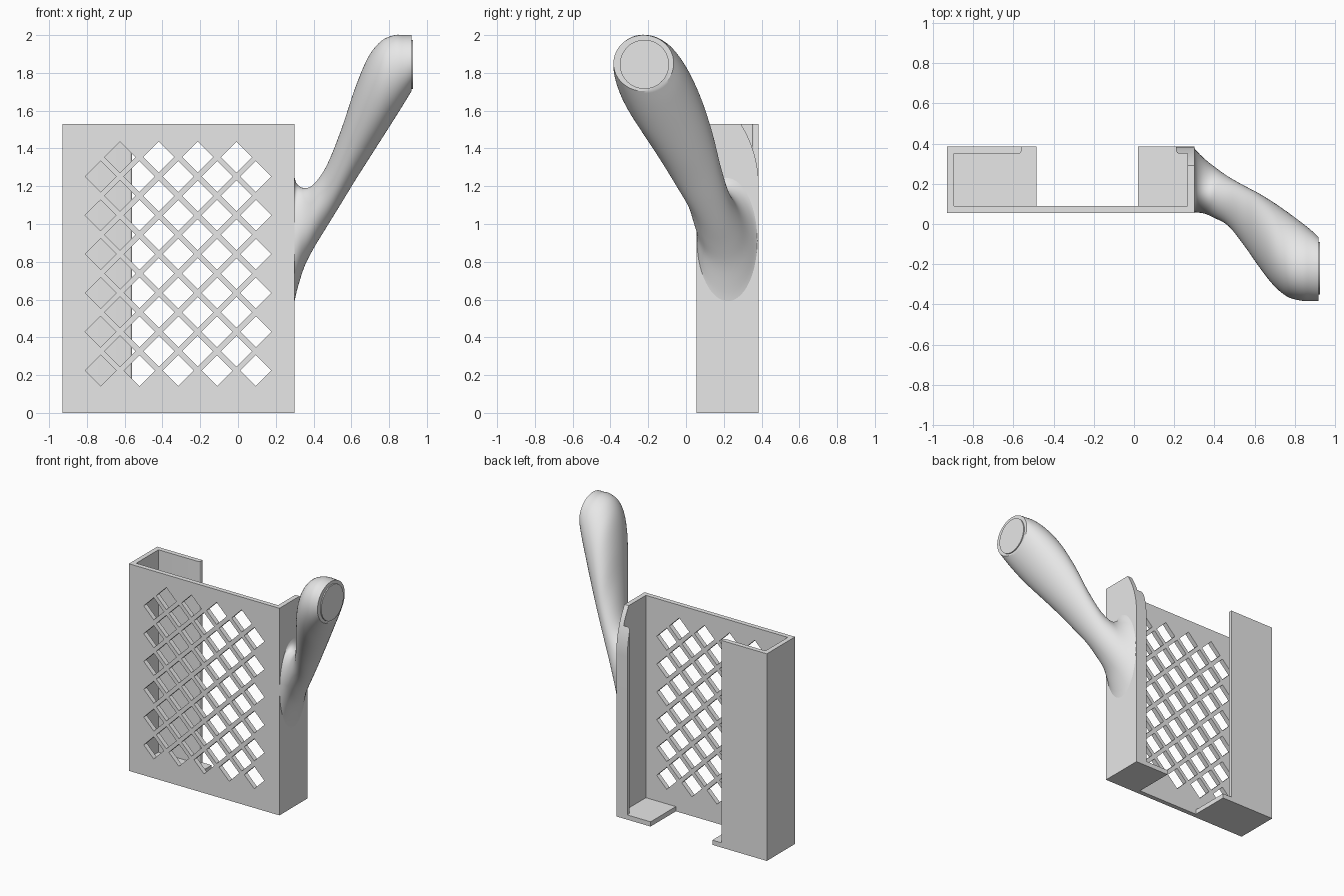
import bpy, bmesh, math

if "Cube" in bpy.data.objects:
    bpy.data.objects.remove(bpy.data.objects["Cube"])

grey = bpy.data.materials.new("light_grey")
grey.diffuse_color = (0.8, 0.8, 0.8, 1)
grey.use_nodes = True
grey.node_tree.nodes["Principled BSDF"].inputs["Base Color"].default_value = grey.diffuse_color


def finish(name, bm):
    bmesh.ops.recalc_face_normals(bm, faces=bm.faces[:])
    me = bpy.data.meshes.new(name)
    bm.to_mesh(me)
    bm.free()
    me.materials.append(grey)
    ob = bpy.data.objects.new(name, me)
    bpy.context.collection.objects.link(ob)
    return ob


def add_prism(bm, pts, lo, hi, axis):
    """Extrude a 2D outline along one axis."""
    place = {"x": lambda a, b, c: (c, a, b),
             "y": lambda a, b, c: (a, c, b),
             "z": lambda a, b, c: (a, b, c)}[axis]
    ends = [[bm.verts.new(place(a, b, c)) for a, b in pts] for c in (lo, hi)]
    for ring in ends:
        bm.faces.new(ring)
    n = len(pts)
    for i in range(n):
        j = (i + 1) % n
        bm.faces.new((ends[0][i], ends[0][j], ends[1][j], ends[1][i]))


def prism(name, pts, lo, hi, axis):
    bm = bmesh.new()
    add_prism(bm, pts, lo, hi, axis)
    return finish(name, bm)


def cut(ob, cutter):
    cutter.hide_render = True
    mod = ob.modifiers.new("cut", "BOOLEAN")
    mod.operation, mod.solver, mod.object = "DIFFERENCE", "EXACT", cutter
    bpy.context.view_layer.objects.active = ob
    bpy.ops.object.modifier_apply(modifier=mod.name)
    bpy.data.objects.remove(cutter)


def corner(x, r):
    """Rounded inner edge of a back lip; r is the signed radius along x."""
    return [(x + r * (1 - math.cos(t)), 0.365 - 0.015 * math.sin(t))
            for t in (i * math.pi / 8 for i in range(5))]


L, R, F, B, T, H = -0.93, 0.30, 0.055, 0.385, 0.035, 1.53
right_lip = [(0.21, B)] + corner(0.21, 0.015)
left_lip = [(-0.56, B)] + corner(-0.56, -0.015)

# holder walls: front plate, both sides and the two back lips
walls = prism("holder_walls",
              [(L, F), (R, F), (R, B)] + right_lip
              + [(R - T, B - T), (R - T, F + T), (L + T, F + T), (L + T, B - T)]
              + left_lip[::-1] + [(L, B)], 0, H, "z")

# staggered diamond lattice
bm = bmesh.new()
d = 0.082
for col in range(9):
    for row in range(6):
        x = -0.727 + 0.1027 * col
        z = 0.224 + 0.2055 * row + (0.1027 if col % 2 else 0)
        add_prism(bm, [(x - d, z), (x, z - d), (x + d, z), (x, z + d)],
                  F - 0.05, F + T + 0.05, "y")
cut(walls, finish("diamond_cutter", bm))

# curved relief at the top back of the handle side
arc = [(-0.235 + 0.62 * math.cos(a), 1.2 + 0.62 * math.sin(a))
       for a in (0.6 * i / 16 for i in range(17))]
cut(walls, prism("relief_cutter", arc + [(0.5, arc[-1][1]), (0.5, 1.2)],
                 0.15, 0.4, "x"))

# bottom ledges
prism("left_ledge", [(L + T, F + T), (-0.485, F + T), (-0.485, B)] + left_lip
      + [(L + T, B - T)], 0, T, "z")
prism("right_ledge", [(0.02, F + T), (R - T, F + T), (R - T, B - T)]
      + right_lip[::-1] + [(0.02, B)], 0, T, "z")

# handle sections: x, y low, y high, z low, z high, lean
sections = [
    (0.295, 0.057, 0.385, 0.56, 1.27, 0.0),
    (0.31, 0.057, 0.365, 0.64, 1.215, -0.05),
    (0.35, 0.052, 0.325, 0.77, 1.19, -0.15),
    (0.40, 0.03, 0.285, 0.87, 1.21, -0.22),
    (0.47, -0.01, 0.235, 0.985, 1.31, -0.28),
    (0.55, -0.11, 0.19, 1.115, 1.51, -0.33),
    (0.62, -0.21, 0.153, 1.23, 1.72, -0.35),
    (0.69, -0.30, 0.11, 1.34, 1.885, -0.35),
    (0.76, -0.36, 0.062, 1.45, 1.97, -0.3),
    (0.83, -0.381, 0.01, 1.56, 2.0, -0.2),
    (0.88, -0.384, -0.03, 1.64, 2.0, -0.1),
    (0.918, -0.384, -0.065, 1.703, 2.0, 0.0),
]


def spline(p0, p1, p2, p3, t):
    return [0.5 * (2 * b + (c - a) * t + (2 * a - 5 * b + 4 * c - e) * t * t
                   + (3 * b - a - 3 * c + e) * t ** 3)
            for a, b, c, e in zip(p0, p1, p2, p3)]


rows = []
last = len(sections) - 1
for i in range(last):
    p = [sections[min(max(i + k, 0), last)] for k in (-1, 0, 1, 2)]
    rows += [spline(*p, s / 4) for s in range(4)]
rows.append(sections[-1])

# flared, bulging handle
bm = bmesh.new()
N = 64
rings = []
for x, y0, y1, z0, z1, lean in rows:
    ph = math.asin(lean)
    rings.append([bm.verts.new((
        x, (y0 + y1) / 2 + (y1 - y0) / 2 * math.cos(t),
        (z0 + z1) / 2 + (z1 - z0) / 2 * math.sin(t + ph)))
        for t in (2 * math.pi * k / N for k in range(N))])
for a, b in zip(rings, rings[1:]):
    for k in range(N):
        j = (k + 1) % N
        bm.faces.new((a[k], a[j], b[j], b[k]))
bm.faces.new(rings[0])
bm.faces.new(rings[-1])
handle = finish("handle", bm)

# raised disc on the handle end
cap = prism("handle_cap",
            [(-0.22 + 0.13 * math.cos(t), 1.845 + 0.13 * math.sin(t))
             for t in (2 * math.pi * k / 48 for k in range(48))],
            0.915, 0.926, "x")

bpy.ops.object.select_all(action="DESELECT")
for ob in (handle, cap, walls):
    ob.select_set(True)
bpy.context.view_layer.objects.active = handle
bpy.ops.object.shade_smooth_by_angle(angle=math.radians(30))
